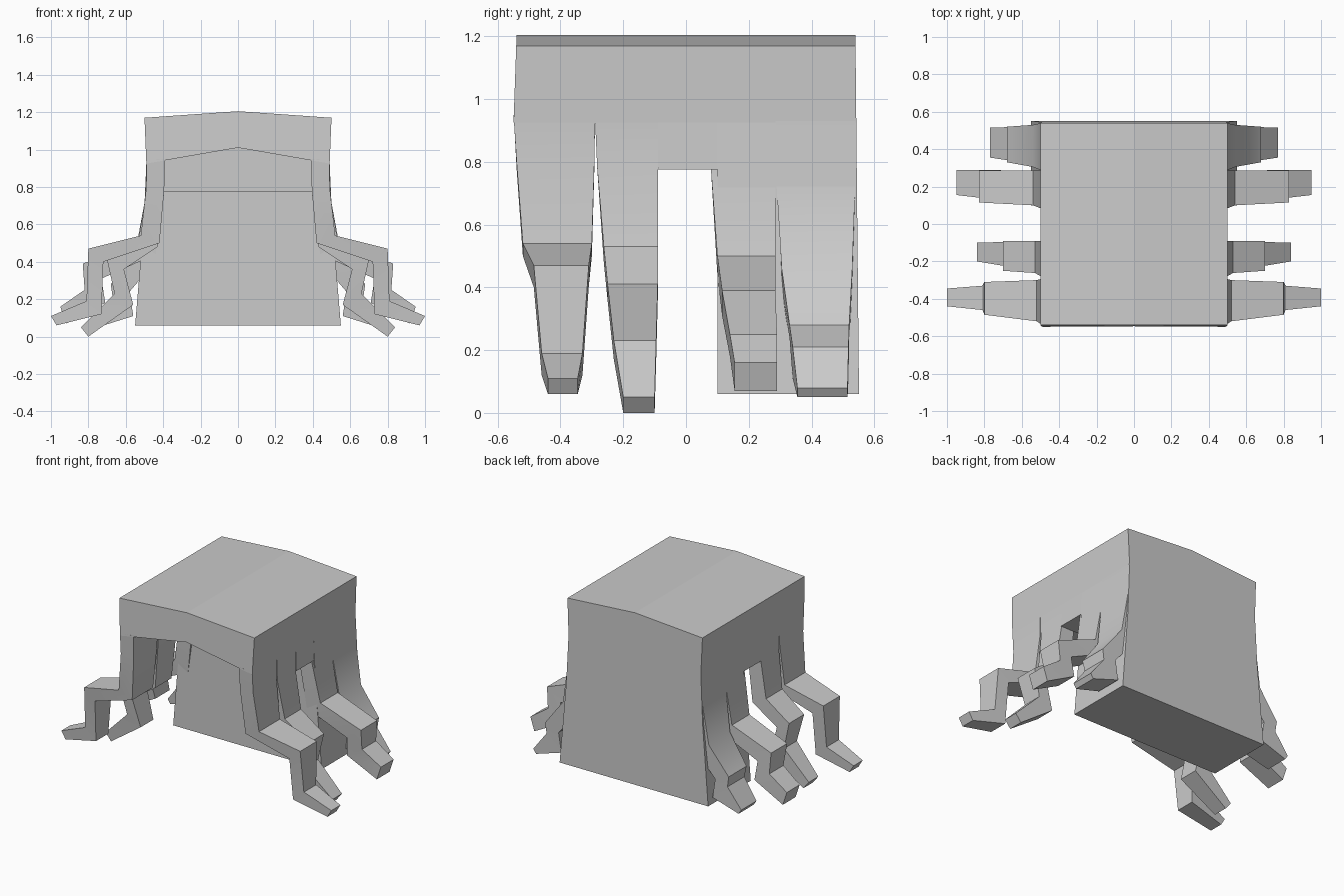
import bpy
import bmesh

cube = bpy.data.objects.get("Cube")
if cube:
    bpy.data.objects.remove(cube, do_unlink=True)

grey = bpy.data.materials.new("plain_grey")
grey.use_nodes = True
grey.diffuse_color = (0.6, 0.6, 0.6, 1)
grey.node_tree.nodes["Principled BSDF"].inputs["Base Color"].default_value = (0.6, 0.6, 0.6, 1)


def loft(name, rings, smooth=False, mirror=False):
    """Skin a closed solid through rings of points."""
    bm = bmesh.new()
    loops = [[bm.verts.new(p) for p in ring] for ring in rings]
    count = len(loops[0])
    for a, b in zip(loops, loops[1:]):
        for i in range(count):
            j = (i + 1) % count
            bm.faces.new((a[i], a[j], b[j], b[i]))
    bm.faces.new(loops[0])
    bm.faces.new(loops[-1])
    bmesh.ops.recalc_face_normals(bm, faces=bm.faces)
    mesh = bpy.data.meshes.new(name)
    bm.to_mesh(mesh)
    bm.free()
    mesh.materials.append(grey)
    obj = bpy.data.objects.new(name, mesh)
    bpy.context.collection.objects.link(obj)
    if mirror:
        obj.modifiers.new("Mirror", 'MIRROR').use_mirror_merge = False
    if smooth:
        bpy.ops.object.select_all(action='DESELECT')
        obj.select_set(True)
        bpy.context.view_layer.objects.active = obj
        bpy.ops.object.shade_smooth_by_angle()
    return obj


def prism(name, half, y0, y1, lean0=0.0, lean1=0.0):
    """Extrude a symmetric outline along y; half runs from ridge to underside."""
    outline = half + [(-x, z) for x, z in reversed(half) if x]
    loft(name, [[(x, y + lean * (1.2 - z), z) for x, z in outline]
                for y, lean in ((y0, lean0), (y1, lean1))])


# Body: open front canopy, lower middle, rear wall block down to the ground
roof = [(0, 1.205), (0.5, 1.17), (0.49, 0.925)]
prism("front_canopy", roof + [(0, 1.01)], -0.54, -0.09, lean0=-0.035)
prism("middle_block", roof + [(0.495, 0.775)], -0.09, 0.1)
prism("rear_block", roof + [(0.505, 0.6), (0.55, 0.06)], 0.1, 0.54, lean1=0.01)

# Legs: stations of outer x, z, inner x, z, front y, back y
legs = {
    "front_leg": [
        (0.49, 0.94, 0.39, 0.95, -0.549, -0.29),
        (0.49, 0.80, 0.395, 0.78, -0.54, -0.292),
        (0.52, 0.54, 0.42, 0.50, -0.52, -0.30),
        (0.80, 0.47, 0.72, 0.40, -0.485, -0.31),
        (0.81, 0.19, 0.73, 0.12, -0.46, -0.33),
        (1.00, 0.11, 0.97, 0.06, -0.44, -0.345)],
    "second_leg": [
        (0.49, 0.94, 0.39, 0.95, -0.29, -0.09),
        (0.49, 0.78, 0.395, 0.78, -0.283, -0.09),
        (0.53, 0.53, 0.43, 0.48, -0.262, -0.09),
        (0.70, 0.41, 0.61, 0.36, -0.25, -0.09),
        (0.66, 0.23, 0.56, 0.17, -0.23, -0.095),
        (0.84, 0.05, 0.80, 0.00, -0.20, -0.10)],
    "third_leg": [
        (0.49, 0.94, 0.39, 0.95, 0.08, 0.285),
        (0.49, 0.77, 0.395, 0.77, 0.08, 0.285),
        (0.54, 0.50, 0.44, 0.44, 0.10, 0.285),
        (0.83, 0.39, 0.73, 0.31, 0.115, 0.285),
        (0.82, 0.25, 0.71, 0.18, 0.14, 0.29),
        (0.95, 0.16, 0.92, 0.07, 0.155, 0.29)],
    "rear_leg": [
        (0.49, 0.94, 0.39, 0.95, 0.285, 0.54),
        (0.495, 0.75, 0.395, 0.75, 0.287, 0.54),
        (0.54, 0.46, 0.46, 0.38, 0.305, 0.53),
        (0.68, 0.28, 0.58, 0.24, 0.33, 0.52),
        (0.67, 0.21, 0.56, 0.11, 0.34, 0.518),
        (0.77, 0.08, 0.75, 0.05, 0.355, 0.515)],
}
for name, stations in legs.items():
    rings = [[(xo, yf, zo), (xo, yb, zo), (xi, yb, zi), (xi, yf, zi)]
             for xo, zo, xi, zi, yf, yb in stations]
    loft(name + "_pair", rings, smooth=True, mirror=True)
